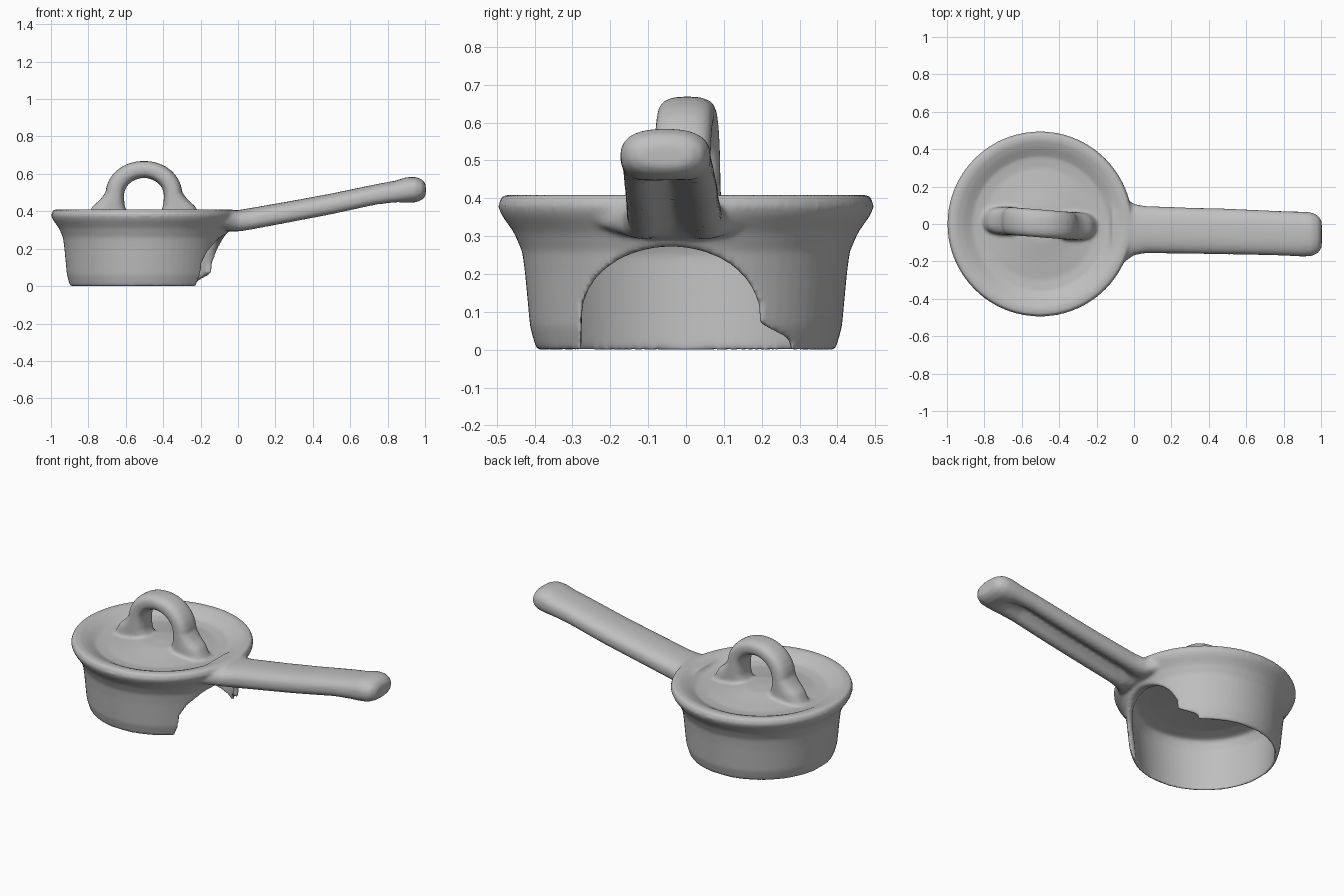
import bpy
import bmesh
from math import sin, cos, pi, exp, copysign
from mathutils import Vector

if "Cube" in bpy.data.objects:
    bpy.data.objects.remove(bpy.data.objects["Cube"])

PAN_X = -0.503  # axis of the round pan

grey = bpy.data.materials.new("plain grey")
grey.use_nodes = True
grey.diffuse_color = (0.52, 0.52, 0.52, 1)
grey.node_tree.nodes["Principled BSDF"].inputs["Base Color"].default_value = grey.diffuse_color


def finish(name, bm):
    bmesh.ops.recalc_face_normals(bm, faces=bm.faces)
    mesh = bpy.data.meshes.new(name)
    bm.to_mesh(mesh)
    bm.free()
    mesh.materials.append(grey)
    obj = bpy.data.objects.new(name, mesh)
    bpy.context.collection.objects.link(obj)
    return obj


def loft(name, rings):
    """Closed skin over a row of equal rings of points."""
    bm = bmesh.new()
    rows = [[bm.verts.new(p) for p in ring] for ring in rings]
    for a, b in zip(rows, rows[1:]):
        for i in range(len(a)):
            j = (i + 1) % len(a)
            bm.faces.new((a[i], a[j], b[j], b[i]))
    bm.faces.new(rows[0])
    bm.faces.new(rows[-1])
    return finish(name, bm)


def rounded(power, count=32):
    """Rounded-square outline of half-size one."""
    for i in range(count):
        c, s = cos(2 * pi * i / count), sin(2 * pi * i / count)
        yield copysign(abs(c) ** power, c), copysign(abs(s) ** power, s)


def apply(obj, kind, **settings):
    mod = obj.modifiers.new(kind.lower(), kind)
    for key, value in settings.items():
        setattr(mod, key, value)
    bpy.context.view_layer.objects.active = obj
    bpy.ops.object.modifier_apply(modifier=mod.name)


# Pan wall, flared rim and dished lid: one hollow profile, open below
profile = [(0.395, 0.0), (0.412, 0.06), (0.425, 0.2), (0.433, 0.26), (0.455, 0.31),
           (0.487, 0.355), (0.497, 0.38), (0.485, 0.408), (0.45, 0.41), (0.41, 0.395),
           (0.36, 0.368), (0.3, 0.362), (0.2, 0.375), (0.1, 0.392), (0, 0.397),
           (0, 0.36), (0.2, 0.338), (0.3, 0.325), (0.38, 0.308), (0.398, 0.25), (0.378, 0.0)]
bm = bmesh.new()
verts = [bm.verts.new((PAN_X + r, 0, z)) for r, z in profile]
edges = [bm.edges.new((a, b)) for a, b in zip(verts, verts[1:] + verts[:1])]
bmesh.ops.spin(bm, geom=verts + edges, cent=(PAN_X, 0, 0), axis=(0, 0, 1),
               angle=2 * pi, steps=72, use_merge=True)
bmesh.ops.remove_doubles(bm, verts=bm.verts, dist=0.0005)
pan = finish("saucepan", bm)

# Arched opening in the wall under the handle, with one clipped lower corner
arch = [(-0.275, -0.1), (0.285, -0.1), (0.27, 0.03), (0.195, 0.07)]
arch += [(-0.04 + 0.235 * cos(t * pi / 16), 0.09 + 0.183 * sin(t * pi / 16)) for t in range(17)]
cutter = loft("arch_cutter", [[(x, y, z) for y, z in arch] for x in (-0.45, 0.2)])
cutter.hide_render = True
apply(pan, "BOOLEAN", object=cutter, operation="DIFFERENCE", solver="EXACT")
bpy.data.objects.remove(cutter)

# Long handle, grooved underneath: x, centre y, half width, bottom, top, groove
stations = [(-0.12, -0.03, 0.24, 0.31, 0.397, 0.0), (-0.04, -0.03, 0.165, 0.285, 0.404, 0.01),
            (0.0, -0.03, 0.137, 0.278, 0.406, 0.04), (0.06, -0.03, 0.126, 0.284, 0.416, 0.06),
            (0.3, -0.036, 0.123, 0.329, 0.458, 0.06), (0.5, -0.04, 0.122, 0.368, 0.495, 0.06),
            (0.74, -0.048, 0.119, 0.42, 0.545, 0.06), (0.84, -0.052, 0.119, 0.434, 0.563, 0.04),
            (0.9, -0.054, 0.12, 0.439, 0.582, 0.01), (0.95, -0.055, 0.117, 0.447, 0.584, 0.0),
            (0.985, -0.055, 0.1, 0.462, 0.57, 0.0), (1.004, -0.055, 0.07, 0.483, 0.545, 0.0)]
rings = []
for x, yc, half, low, high, groove in stations:
    ring = []
    for u, v in rounded(0.8):
        lift = groove * exp(-(u / 0.42) ** 2) if v < 0 else 0
        ring.append((x, yc + half * u, (low + high) / 2 + (high - low) / 2 * v + lift))
    rings.append(ring)
handle = loft("handle", rings)

# Lid loop: spread feet under a half-round arch; offset from middle, height, half thickness
half_loop = [(0.185, 0.36, 0.12), (0.18, 0.405, 0.098), (0.168, 0.445, 0.068)]
half_loop += [(0.156 * cos(t), 0.49 + 0.134 * sin(t), 0.045 + 0.005 * cos(t))
              for t in (i * pi / 16 for i in range(8))]
path = [(-x, z, t) for x, z, t in half_loop] + [(0, 0.624, 0.045)] + half_loop[::-1]
rings = []
for i, (x, z, thick) in enumerate(path):
    a, b = path[max(i - 1, 0)], path[min(i + 1, len(path) - 1)]
    along = Vector((b[0] - a[0], 0, b[1] - a[1])).normalized()
    out = Vector((-along.z, 0, along.x))
    middle = Vector((PAN_X + x, 0.003 - 0.08 * x, z))
    rings.append([middle + out * thick * u + Vector((0, 0.075 * v, 0)) for u, v in rounded(0.75)])
loop = loft("lid_loop", rings)

# Fuse the parts into one soft skin
bpy.ops.object.select_all(action="DESELECT")
for part in (pan, handle, loop):
    part.select_set(True)
bpy.context.view_layer.objects.active = pan
bpy.ops.object.join()
apply(pan, "REMESH", mode="VOXEL", voxel_size=0.009)
apply(pan, "SMOOTH", factor=0.5, iterations=8)
pan.data.materials.clear()
pan.data.materials.append(grey)
bpy.ops.object.shade_smooth_by_angle(angle=pi / 3)
